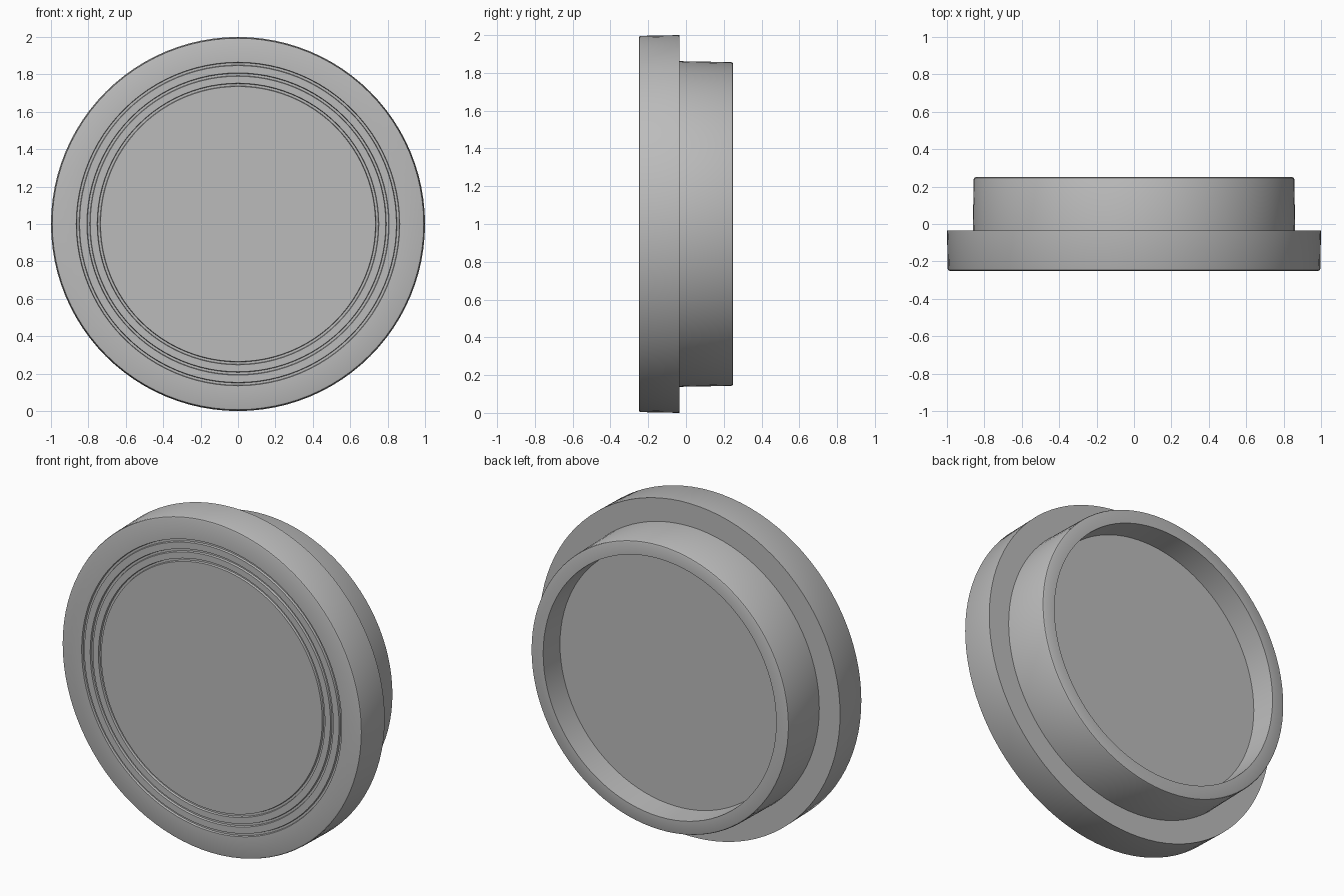
import bpy, bmesh, math
from mathutils import Matrix, Vector

cube = bpy.data.objects.get("Cube")
if cube:
    bpy.data.objects.remove(cube, do_unlink=True)

grey = bpy.data.materials.new("plain grey")
grey.use_nodes = True
colour = (0.5, 0.5, 0.5, 1)
grey.diffuse_color = colour
grey.node_tree.nodes["Principled BSDF"].inputs["Base Color"].default_value = colour

SEGMENTS = 96
FRONT, STEP, BACK, FLOOR = -0.25, -0.035, 0.25, 0.10
GROOVE_WIDTH, GROOVE_DEPTH = 0.018, 0.012

# Half section as (radius, y), from the front centre to the back centre
profile = [(0, FRONT)]
for inner in (0.735, 0.79, 0.847):  # three decorative grooves
    outer = inner + GROOVE_WIDTH
    profile += [(inner, FRONT), (inner + 0.003, FRONT + GROOVE_DEPTH),
                (outer - 0.003, FRONT + GROOVE_DEPTH), (outer, FRONT)]
# Wide flange with a softened front edge
profile += [(0.985, FRONT), (0.993, FRONT + 0.003), (0.996, FRONT + 0.011), (1, STEP)]
# Tapered plug wall with a softened rim
profile += [(0.862, STEP), (0.857, BACK - 0.01), (0.854, BACK - 0.003), (0.847, BACK)]
# Recess in the back
profile += [(0.775, BACK), (0.768, FLOOR), (0, FLOOR)]

# Turn the section round the y axis
bm = bmesh.new()
verts = [bm.verts.new((r, y, 0)) for r, y in profile]
edges = [bm.edges.new(pair) for pair in zip(verts, verts[1:])]
bmesh.ops.spin(bm, geom=verts + edges, cent=(0, 0, 0), axis=(0, 1, 0),
               angle=math.tau, steps=SEGMENTS, use_merge=True)
bmesh.ops.remove_doubles(bm, verts=bm.verts, dist=0.0001)
bmesh.ops.recalc_face_normals(bm, faces=bm.faces)
bmesh.ops.translate(bm, verts=bm.verts, vec=Vector((0, 0, 1)))

mesh = bpy.data.meshes.new("flanged_cap")
bm.to_mesh(mesh)
bm.free()
mesh.materials.append(grey)
cap = bpy.data.objects.new("flanged_cap", mesh)
bpy.context.collection.objects.link(cap)

bpy.context.view_layer.objects.active = cap
cap.select_set(True)
bpy.ops.object.shade_smooth_by_angle(angle=math.radians(30))
